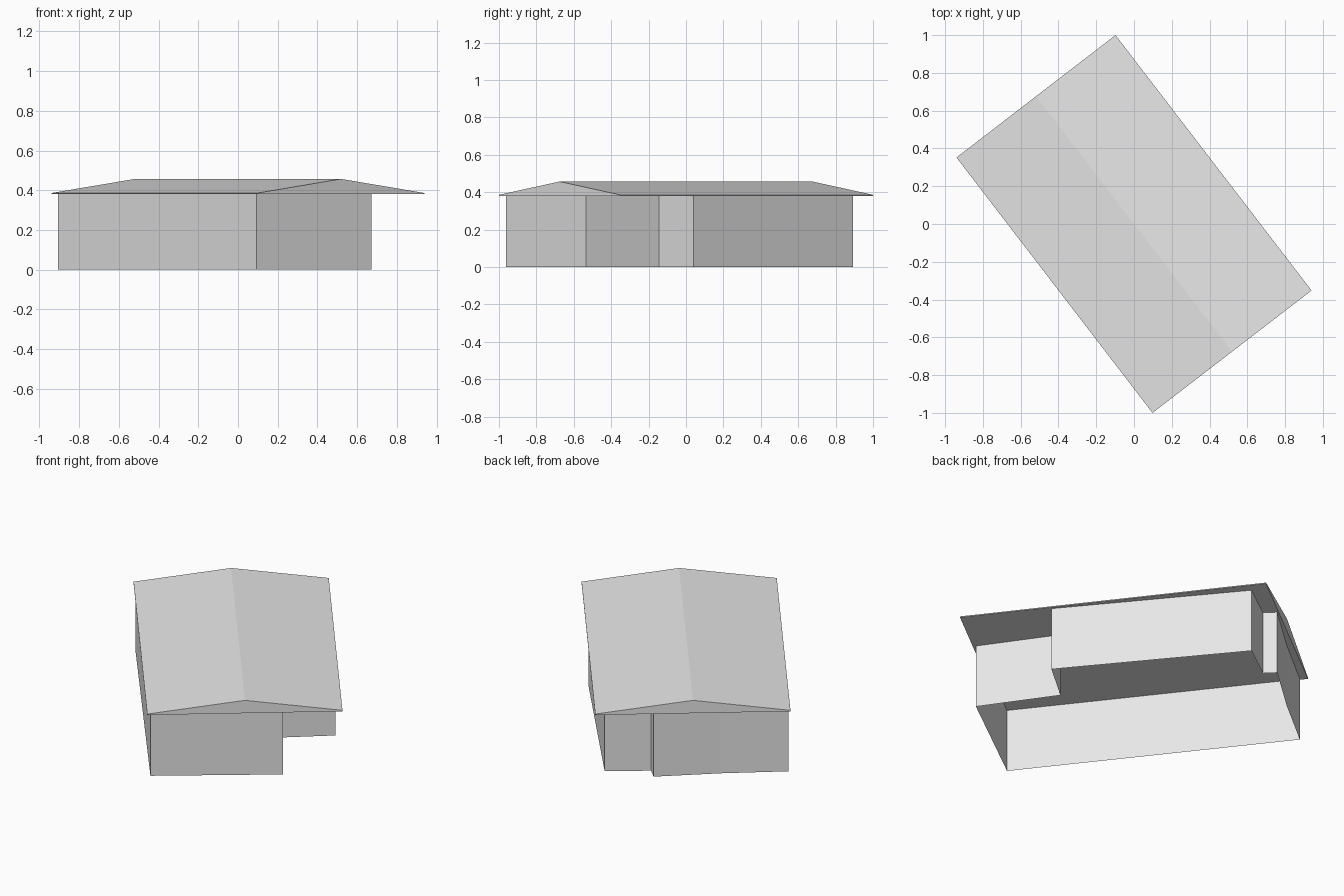
import bpy
import bmesh
from mathutils import Vector

cube = bpy.data.objects.get("Cube")
if cube:
    bpy.data.objects.remove(cube, do_unlink=True)

# One plain grey for the whole building
grey = bpy.data.materials.new("light_grey")
grey.use_nodes = True
grey.diffuse_color = (0.8, 0.8, 0.8, 1)
grey.node_tree.nodes["Principled BSDF"].inputs["Base Color"].default_value = (0.8, 0.8, 0.8, 1)

WALL_TOP, EAVE, RIDGE = 0.38, 0.386, 0.457


def extrude_part(name, profile, offset, capped):
    """Sweep a closed profile along a vector, with or without end faces."""
    bm = bmesh.new()
    start = [bm.verts.new(p) for p in profile]
    end = [bm.verts.new(Vector(p) + offset) for p in profile]
    count = len(profile)
    for i in range(count):
        j = (i + 1) % count
        bm.faces.new((start[i], start[j], end[j], end[i]))
    if capped:
        bm.faces.new(start[::-1])
        bm.faces.new(end)
        bmesh.ops.recalc_face_normals(bm, faces=bm.faces)
    mesh = bpy.data.meshes.new(name)
    bm.to_mesh(mesh)
    bm.free()
    mesh.materials.append(grey)
    obj = bpy.data.objects.new(name, mesh)
    bpy.context.collection.objects.link(obj)
    return obj


# Walls: open shell over a footprint with a recess at each end (counterclockwise)
footprint = [(0.093, -0.963), (0.673, -0.535), (0.40, -0.145), (0.62, 0.04),
             (-0.085, 0.893), (-0.29, 0.745), (-0.345, 0.80),
             (-0.617, 0.557), (-0.907, 0.322)]
extrude_part("walls", [(x, y, 0) for x, y in footprint], Vector((0, 0, WALL_TOP)), False)

# Roof: low gable prism with a flat underside and a thin eave edge
eave_a, eave_b = Vector((0.098, -1.0, 0)), Vector((0.94, -0.352, 0))
length = Vector((-1.038, 1.352, 0))
up = Vector((0, 0, 1))
gable = [eave_a + up * WALL_TOP, eave_b + up * WALL_TOP, eave_b + up * EAVE,
         (eave_a + eave_b) / 2 + up * RIDGE, eave_a + up * EAVE]
extrude_part("gable_roof", gable, length, True)
